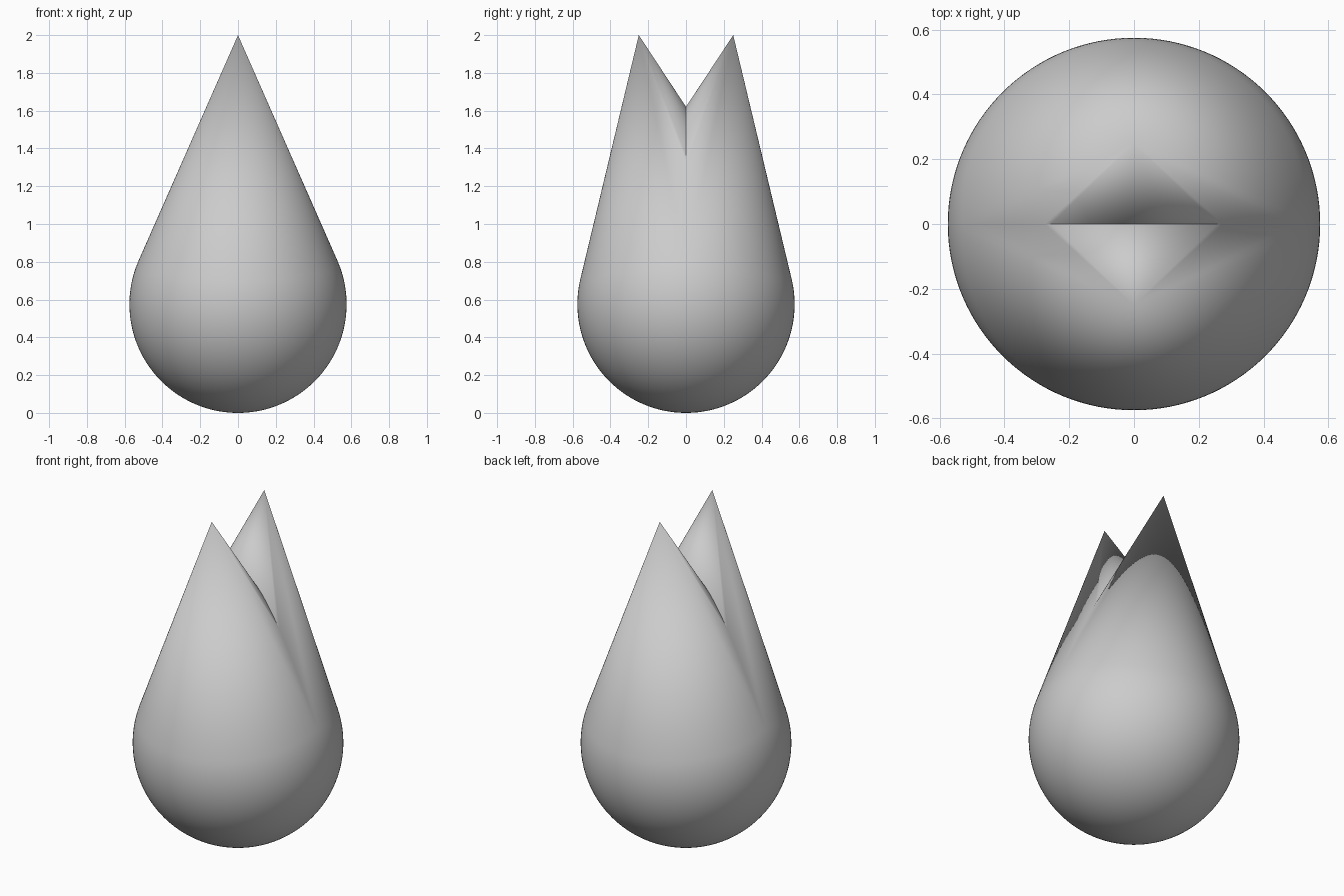
import bpy
import bmesh
import math
from mathutils import Vector, Matrix

cube = bpy.data.objects.get("Cube")
if cube:
    bpy.data.objects.remove(cube, do_unlink=True)

RADIUS = 0.575
SEGMENTS = 128
ARC_STEPS = 56
centre = Vector((0, 0, RADIUS))
tip = Vector((0, -0.25, 2))
axis = tip - centre
reach = axis.length

# Teardrop profile: round bottom up to the tangent ring, then straight to the tip
tangent = math.acos(RADIUS / reach)
profile = []
for i in range(ARC_STEPS + 1):
    a = math.pi + (tangent - math.pi) * i / ARC_STEPS
    profile.append(Vector((RADIUS * math.sin(a), 0, RADIUS * math.cos(a))))
profile.append(Vector((0, 0, reach)))

# Spin the profile into a closed drop
bm = bmesh.new()
verts = [bm.verts.new(p) for p in profile]
edges = [bm.edges.new(pair) for pair in zip(verts, verts[1:])]
bmesh.ops.spin(bm, geom=verts + edges, cent=(0, 0, 0), axis=(0, 0, 1),
               angle=math.tau, steps=SEGMENTS, use_merge=True)
bmesh.ops.remove_doubles(bm, verts=bm.verts[:], dist=0.0001)

# Lean the drop toward the front, then keep only its front half
lean = Vector((0, 0, 1)).rotation_difference(axis).to_matrix().to_4x4()
bm.transform(Matrix.Translation(centre) @ lean)
bmesh.ops.bisect_plane(bm, geom=bm.verts[:] + bm.edges[:] + bm.faces[:],
                       dist=0.00001, plane_co=(0, 0, 0), plane_no=(0, 1, 0),
                       clear_outer=True)
bmesh.ops.recalc_face_normals(bm, faces=bm.faces[:])
outer = max(bm.faces, key=lambda f: (f.calc_center_median() - centre).length)
if outer.normal.dot(outer.calc_center_median() - centre) < 0:
    bmesh.ops.reverse_faces(bm, faces=bm.faces[:])

mesh = bpy.data.meshes.new("twin_tipped_drop")
bm.to_mesh(mesh)
bm.free()
drop = bpy.data.objects.new("twin_tipped_drop", mesh)
bpy.context.collection.objects.link(drop)

# Single pale grey material
grey = bpy.data.materials.new("pale_grey")
grey.use_nodes = True
colour = (0.6, 0.6, 0.6, 1)
grey.diffuse_color = colour
grey.node_tree.nodes["Principled BSDF"].inputs["Base Color"].default_value = colour
mesh.materials.append(grey)

# Mirror to the back for the second tip and the notch between them
mirror = drop.modifiers.new("mirror_back", "MIRROR")
mirror.use_axis = (False, True, False)
mirror.use_clip = True
mirror.merge_threshold = 0.0001
bpy.ops.object.select_all(action="DESELECT")
drop.select_set(True)
bpy.context.view_layer.objects.active = drop
bpy.ops.object.modifier_apply(modifier=mirror.name)
bpy.ops.object.shade_smooth_by_angle(angle=math.radians(35))
